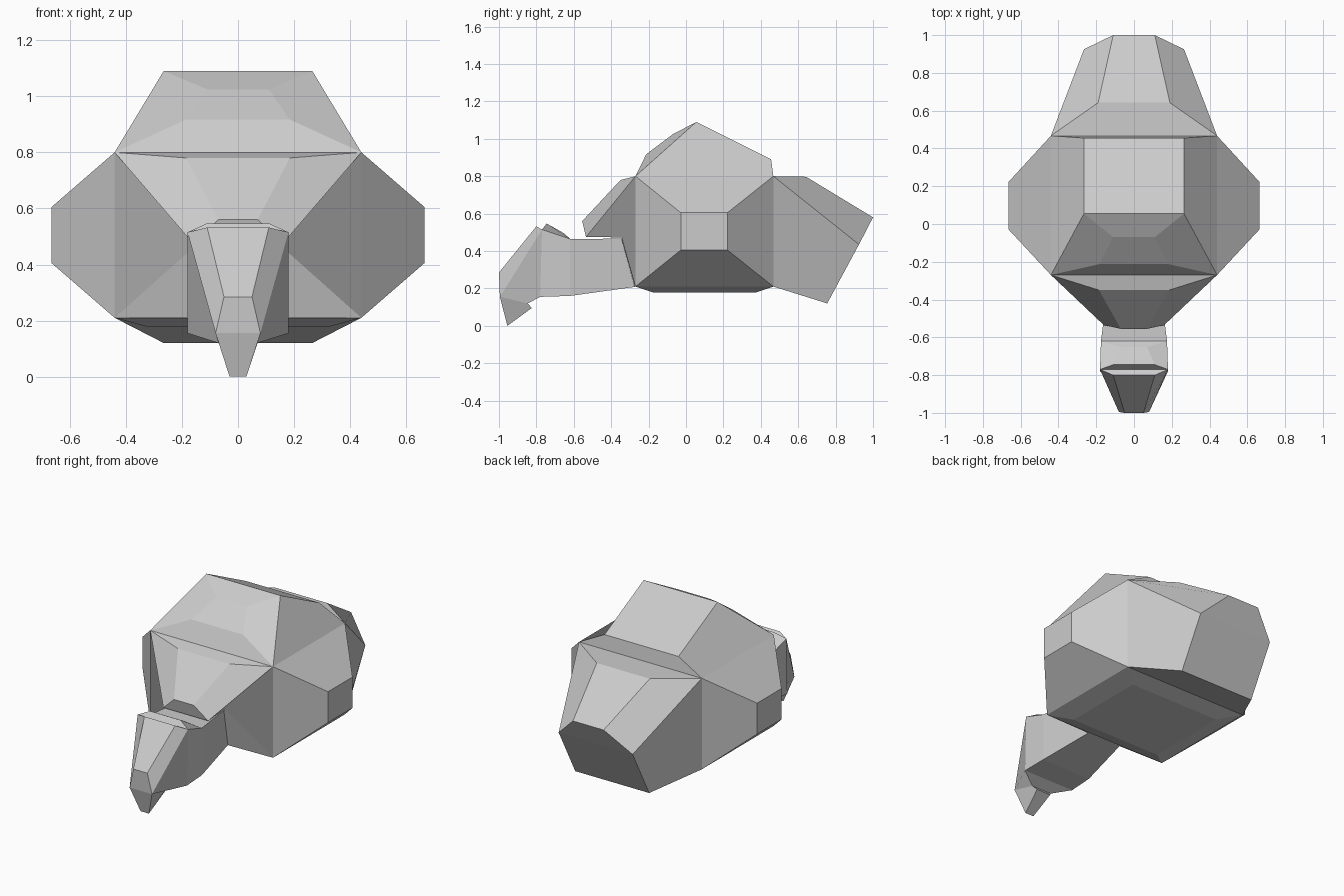
import bpy, bmesh

if "Cube" in bpy.data.objects:
    bpy.data.objects.remove(bpy.data.objects["Cube"])

bm = bmesh.new()


def row_pair(a, b):
    """Four corners, mirrored in x, from two (x, y, z) rows."""
    return [(-a[0], a[1], a[2]), a, b, (-b[0], b[1], b[2])]


def pull(base, points):
    """Replace the face on base with a tapered block ending at points."""
    old = bm.faces.get(base)
    if old:
        bm.faces.remove(old)
    cap = [bm.verts.new(p) for p in points]
    for i in range(4):
        j = (i + 1) % 4
        bm.faces.new((base[i], base[j], cap[j], cap[i]))
    bm.faces.new(cap)
    return cap


# Central block: lower and upper rings
low = [bm.verts.new(p) for p in row_pair((.44, -.27, .21), (.44, .467, .21))]
top = pull(low, row_pair((.44, -.27, .80), (.44, .467, .80)))

# Belly
pull(low, row_pair((.32, -.17, .177), (.32, .37, .177)))

# Raised back with a bump on its front slope
back = pull(top, row_pair((.265, .055, 1.09), (.265, .455, .89)))
pull([top[0], top[1], back[1], back[0]],
     row_pair((.185, -.213, .917), (.11, -.07, 1.025)))

# Side bulges
for s, i, j in ((-1, 0, 3), (1, 1, 2)):
    pull([low[i], low[j], top[j], top[i]],
         [(s * .665, y, z) for y, z in
          ((-.028, .405), (.222, .405), (.222, .605), (-.028, .605))])

# Rump with a raised top panel
rump = pull([low[3], low[2], top[2], top[3]],
            row_pair((.265, .755, .12), (.265, .925, .435)))
pull([top[3], top[2], rump[2], rump[3]],
     row_pair((.19, .642, .797), (.11, 1.0, .58)))

# Overhanging front with a raised top panel
front = pull([low[0], low[1], top[1], top[0]],
             row_pair((.145, -.34, .473), (.16, -.535, .475)))
pull([top[0], top[1], front[2], front[3]],
     row_pair((.185, -.35, .78), (.07, -.555, .56)))

# Neck
root = pull([low[0], low[1], front[1], front[0]],
            row_pair((.12, -.275, .208), (.14, -.345, .466)))
neck = pull(root, row_pair((.175, -.62, .16), (.175, -.62, .465)))

# Head with crest and snout panel
head = pull(neck, row_pair((.18, -.78, .155), (.18, -.77, .515)))
pull([neck[3], neck[2], head[2], head[3]],
     row_pair((.07, -.652, .495), (.11, -.745, .547)))
jaw = pull(head, row_pair((.07, -.845, .12), (.08, -.995, .155)))
pull([head[3], head[2], jaw[2], jaw[3]],
     row_pair((.11, -.80, .532), (.05, -1.0, .285)))

# Beak tip
pull(jaw, row_pair((.05, -.825, .095), (.03, -.955, 0)))

bmesh.ops.recalc_face_normals(bm, faces=bm.faces)
mesh = bpy.data.meshes.new("creature_body")
bm.to_mesh(mesh)
bm.free()
obj = bpy.data.objects.new("creature_body", mesh)
bpy.context.collection.objects.link(obj)
